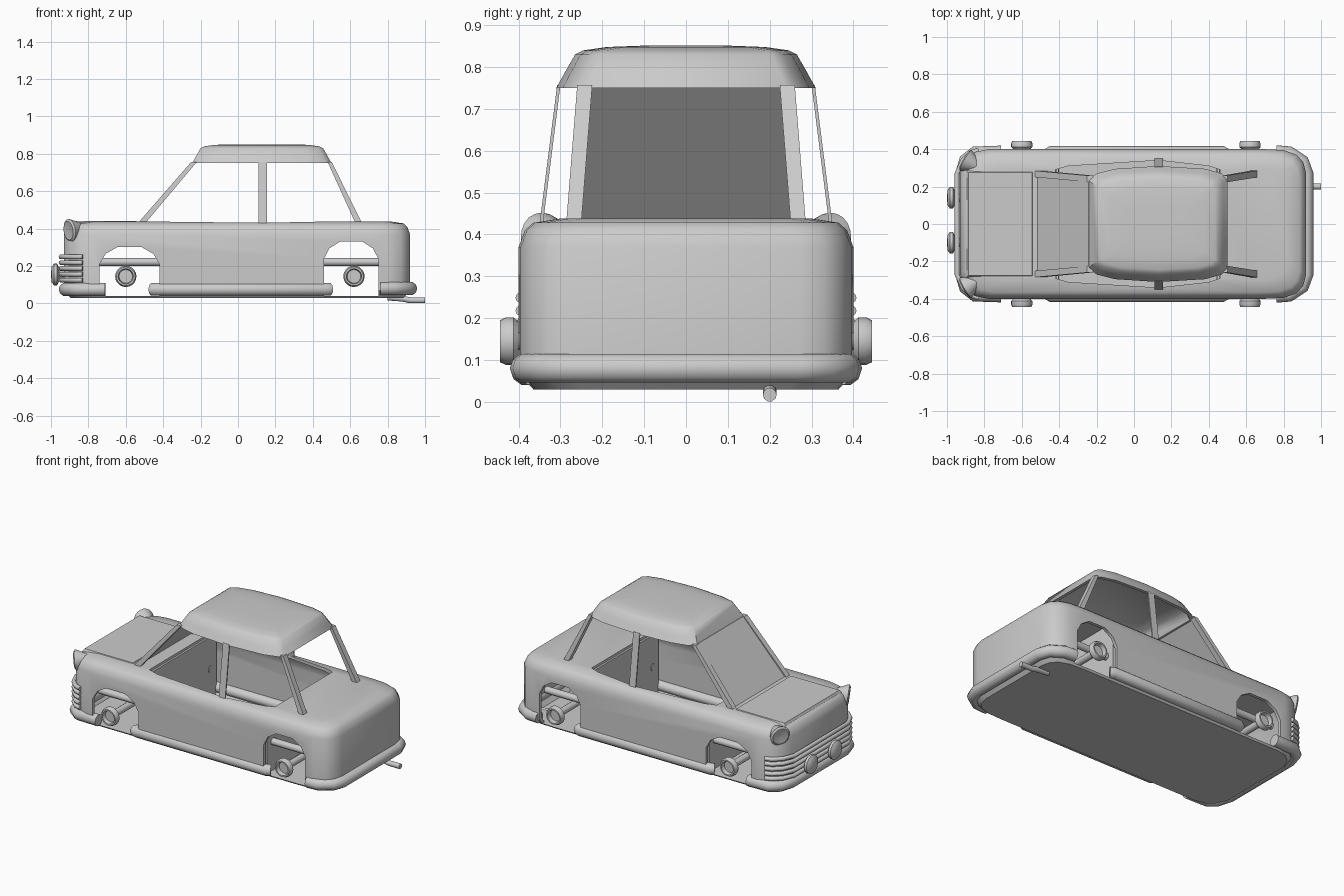
import bpy, bmesh, math
from mathutils import Vector

cube = bpy.data.objects.get("Cube")
if cube:
    bpy.data.objects.remove(cube, do_unlink=True)

GREY = (0.6, 0.6, 0.6, 1)
paint = bpy.data.materials.new("plain_grey")
paint.use_nodes = True
paint.diffuse_color = GREY
for node in paint.node_tree.nodes:
    if node.type == 'BSDF_PRINCIPLED':
        node.inputs["Base Color"].default_value = GREY


def activate(ob):
    bpy.ops.object.select_all(action='DESELECT')
    ob.select_set(True)
    bpy.context.view_layer.objects.active = ob


def smooth(ob, angle=35):
    activate(ob)
    bpy.ops.object.shade_smooth_by_angle(angle=math.radians(angle))


def loft(name, rings, caps=True):
    """Bridge closed rings of points into one skin."""
    bm = bmesh.new()
    loops = [[bm.verts.new(p) for p in ring] for ring in rings]
    n = len(loops[0])
    for low, high in zip(loops, loops[1:]):
        for i in range(n):
            j = (i + 1) % n
            bm.faces.new((low[i], low[j], high[j], high[i]))
    if caps:
        bm.faces.new(loops[0][::-1])
        bm.faces.new(loops[-1])
    bmesh.ops.recalc_face_normals(bm, faces=bm.faces)
    mesh = bpy.data.meshes.new(name)
    bm.to_mesh(mesh)
    bm.free()
    ob = bpy.data.objects.new(name, mesh)
    bpy.context.collection.objects.link(ob)
    mesh.materials.append(paint)
    return ob


def plan_loft(name, half, levels, caps=True):
    """Stack a mirrored plan outline at (z, inset) levels."""
    plan = half + [(x, -y) for x, y in reversed(half)]
    xs = [p[0] for p in plan]
    mid, length = (max(xs) + min(xs)) / 2, (max(xs) - min(xs)) / 2
    width = max(p[1] for p in plan)
    return loft(name, [[(mid + (x - mid) * (1 - d / length), y * (1 - d / width), z)
                        for x, y in plan] for z, d in levels], caps)


def taper(name, low, high, size_low, size_high):
    """Box with separate bottom and top rectangles."""
    corners = [(-.5, -.5), (.5, -.5), (.5, .5), (-.5, .5)]
    return loft(name, [[(c[0] + a * s[0], c[1] + b * s[1], c[2]) for a, b in corners]
                       for c, s in ((low, size_low), (high, size_high))])


def tube(name, points, radius):
    curve = bpy.data.curves.new(name, 'CURVE')
    curve.dimensions = '3D'
    curve.bevel_depth = radius
    curve.bevel_resolution = 3
    curve.use_fill_caps = True
    line = curve.splines.new('POLY')
    line.points.add(len(points) - 1)
    for point, co in zip(line.points, points):
        point.co = (*co, 1)
    ob = bpy.data.objects.new(name, curve)
    bpy.context.collection.objects.link(ob)
    activate(ob)
    bpy.ops.object.convert(target='MESH')
    ob = bpy.context.object
    ob.data.materials.clear()
    ob.data.materials.append(paint)
    smooth(ob, 50)
    return ob


def wrap(name, half, z, radius):
    """Tube that runs round one end of the car."""
    path = half + [(x, -y) for x, y in reversed(half)]
    return tube(name, [(x, y, z) for x, y in path], radius)


def lathe(name, profile, origin, direction, sides=20):
    turn = Vector(direction).to_track_quat('Z', 'Y')
    rings = [[Vector(origin) + turn @ Vector((r * math.cos(a), r * math.sin(a), h))
              for a in (math.tau * i / sides for i in range(sides))] for r, h in profile]
    ob = loft(name, rings)
    smooth(ob)
    return ob


def cut(ob, cutter):
    cutter.hide_render = True
    mod = ob.modifiers.new("cut", 'BOOLEAN')
    mod.operation = 'DIFFERENCE'
    mod.solver = 'EXACT'
    mod.object = cutter
    activate(ob)
    bpy.ops.object.modifier_apply(modifier=mod.name)
    bpy.data.objects.remove(cutter, do_unlink=True)


# Body shell: hollow, with cabin opening and wheel arches
outline = [(.92, .27), (.905, .33), (.87, .37), (.8, .395), (.7, .4), (-.78, .4),
           (-.85, .385), (-.9, .34), (-.93, .27)]
body = plan_loft("body_shell", outline, [(.03, .035), (.07, 0), (.37, 0), (.41, .015),
                                         (.428, .035), (.438, .1)])
cut(body, plan_loft("cavity_cutter", outline,
                    [(.04, .05), (.08, .02), (.36, .02), (.415, .05)]))
cabin = [(.46, .29), (.4, .31), (.13, .34), (-.35, .31), (-.42, .29)]
cut(body, plan_loft("cabin_cutter", cabin, [(.3, 0), (.6, 0)]))
ARCHES = [(-.58, .16, .31, -.6), (.605, .145, .34, .62)]
for mid, half, top, hub in ARCHES:
    side = [(1, .041), (1, top - .1), (.8, top - .045), (.4, top - .008)]
    arch = [(mid + u * half, z) for u, z in side]
    arch += [(mid - u * half, z) for u, z in reversed(side)]
    cut(body, loft("arch_cutter", [[(x, y, z) for x, z in arch] for y in (-.6, .6)]))
smooth(body)

# Bulkheads at both ends of the cabin
for name, x in (("front_bulkhead", -.41), ("rear_bulkhead", .45)):
    taper(name, (x, 0, .035), (x, 0, .425), (.012, .72), (.012, .72))

# Raised hood panel
taper("hood_panel", (-.715, 0, .425), (-.715, 0, .442), (.36, .57), (.34, .55))

# Roof
roof_plan = [(.5, .24), (.47, .27), (.38, .295), (.13, .31), (-.1, .295), (-.2, .27),
             (-.245, .235)]
roof = plan_loft("roof", roof_plan, [(.75, 0), (.79, .022), (.83, .045), (.84, .065),
                                     (.848, .12), (.851, .2)])
cut(roof, plan_loft("roof_cutter", roof_plan, [(.74, .015), (.8, .04), (.82, .065)]))
smooth(roof, 40)

# Pillars and windscreen
for s, side in ((1, "left"), (-1, "right")):
    taper("front_pillar_" + side, (-.515, s * .268, .43), (-.235, s * .242, .757),
          (.04, .034), (.03, .034))
    taper("middle_pillar_" + side, (.132, s * .346, .425), (.132, s * .304, .757),
          (.045, .008), (.045, .008))
    taper("rear_pillar_" + side, (.645, s * .268, .43), (.49, s * .242, .757),
          (.035, .036), (.022, .036))
taper("windscreen", (-.518, 0, .43), (-.238, 0, .757), (.012, .53), (.012, .48))

# Bumpers, sills and grille bars
wrap("front_bumper", [(-.71, .383), (-.85, .38), (-.9, .34), (-.923, .26)], .075, .036)
wrap("rear_bumper", [(.76, .385), (.83, .38), (.9, .335), (.923, .27)], .08, .036)
for i in range(5):
    wrap("grille_bar", [(-.83, .395), (-.87, .382), (-.915, .34), (-.946, .27)],
         .125 + i * .031, .013)
for s, side in ((1, "left"), (-1, "right")):
    tube("sill_" + side, [(-.46, s * .37, .075), (-.44, s * .383, .075),
                          (.47, s * .383, .075), (.49, s * .37, .075)], .035)

# Axles, hubs and suspension bars
HUB = [(.02, 0), (.046, 0), (.057, .012), (.057, .03), (.05, .045), (.041, .045),
       (.036, .02), (.01, .02)]
for mid, half, top, hub in ARCHES:
    tube("axle", [(hub, -.41, .145), (hub, .41, .145)], .022)
    for s in (1, -1):
        lathe("wheel_hub", HUB, (hub, s * .4, .145), (0, s, 0))
        tube("suspension_bar", [(mid - half - .02, s * .3, .222),
                                (mid + half + .02, s * .3, .222)], .022)

# Headlights and fog lights
for s, side in ((1, "left"), (-1, "right")):
    lathe("headlight_" + side, [(.03, -.06), (.058, 0), (.062, .012), (.05, .02), (.01, .014)],
          (-.89, s * .335, .392), (-.85, s * .5, -.12))
for y in (.14, -.1):
    lathe("fog_light", [(.02, -.03), (.035, 0), (.058, .012), (.058, .028), (.042, .04),
                        (.01, .044)], (-.956, y, .155), (-1, 0, 0))

# Exhaust pipe
tube("exhaust_pipe", [(.8, .2, .032), (.88, .2, .026), (.92, .2, .017), (1, .2, .017)], .0165)
